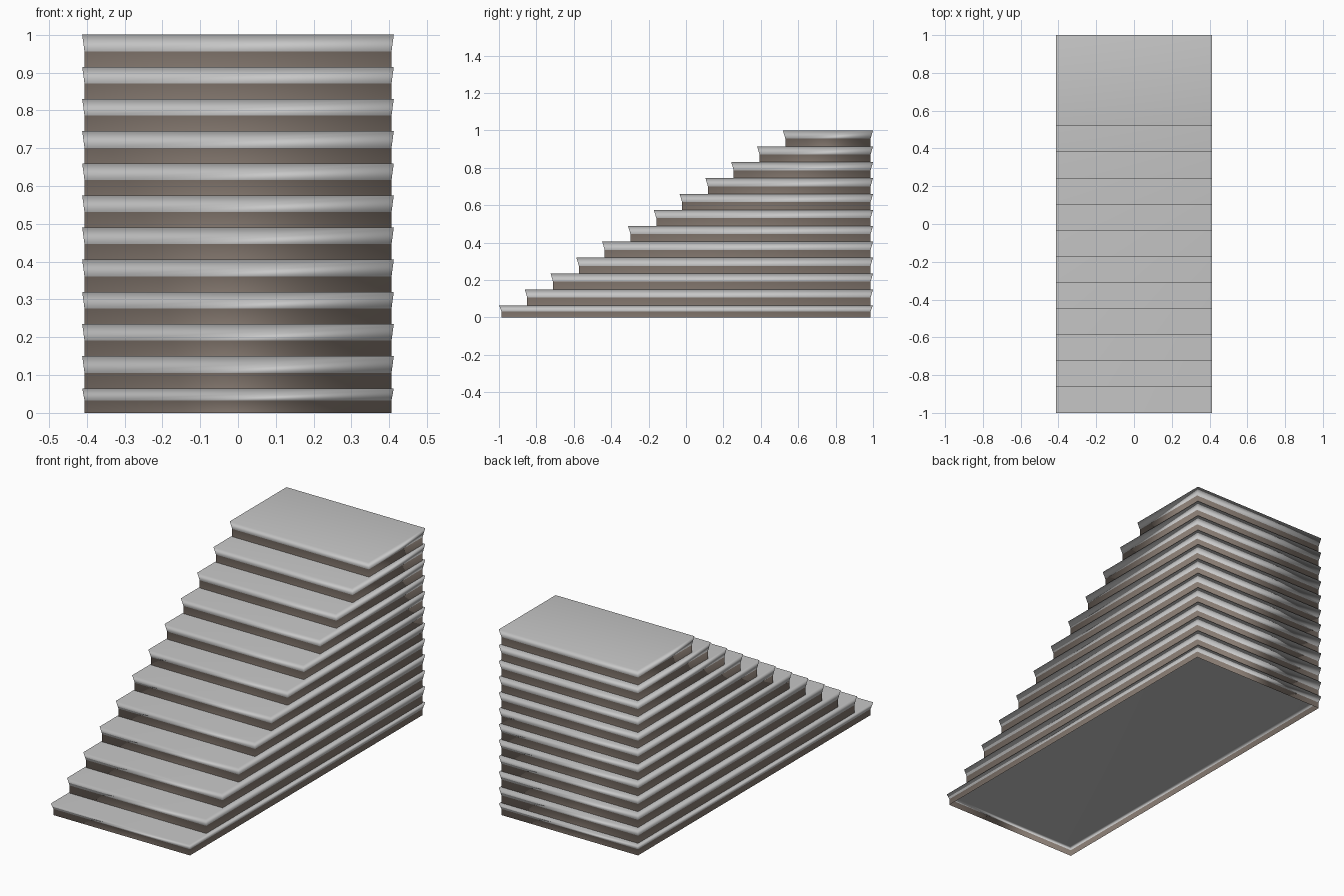
import bpy, bmesh

if "Cube" in bpy.data.objects:
    bpy.data.objects.remove(bpy.data.objects["Cube"])

STEPS = 12
RISE = 0.085          # height from one tread to the next
RUN = 0.138           # depth of each exposed tread
FIRST_TOP = 0.065     # height of the lowest tread
BACK = 1.0
HALF_W = 0.412
FLARE_X, FLARE_Y = 0.006, 0.013


def material(name, rgb):
    m = bpy.data.materials.new(name)
    m.diffuse_color = (*rgb, 1.0)
    m.use_nodes = True
    m.node_tree.nodes["Principled BSDF"].inputs["Base Color"].default_value = m.diffuse_color
    return m


riser_brown = material("riser_brown", (0.24, 0.195, 0.165))
tread_grey = material("tread_grey", (0.57, 0.57, 0.57))


def ring(bm, front, inset, z):
    """Rectangle of vertices, inset 0 = lip edge, 1 = riser wall."""
    x = HALF_W - FLARE_X * inset
    y0, y1 = front + FLARE_Y * inset, BACK - FLARE_Y * inset
    return [bm.verts.new((px, py, z))
            for px, py in ((-x, y0), (x, y0), (x, y1), (-x, y1))]


def wall(bm, low, high, mat):
    for i in range(4):
        j = (i + 1) % 4
        f = bm.faces.new((low[i], low[j], high[j], high[i]))
        f.material_index = mat


def step(index):
    top = FIRST_TOP + RISE * index
    bottom = max(0.0, top - RISE)
    lip = 0.032 if index == 0 else 0.044
    front = -1.0 + RUN * index
    bm = bmesh.new()
    base = ring(bm, front, 1, bottom)
    seam = ring(bm, front, 1, top - lip)
    edge = ring(bm, front, 0, top)
    wall(bm, base, seam, 0)              # brown riser, open underneath
    wall(bm, seam, edge, 1)              # grey flared lip
    bm.faces.new(edge).material_index = 1  # tread surface
    for f in bm.faces:
        f.smooth = True
    name = f"step_{index + 1:02d}"
    mesh = bpy.data.meshes.new(name)
    bm.to_mesh(mesh)
    bm.free()
    mesh.materials.append(riser_brown)
    mesh.materials.append(tread_grey)
    ob = bpy.data.objects.new(name, mesh)
    bpy.context.collection.objects.link(ob)
    # Keeps the large tread flat while the lip shades softly
    mod = ob.modifiers.new("soft_lip", 'WEIGHTED_NORMAL')
    mod.mode = 'FACE_AREA'
    mod.weight = 50


# Stacked layers, each one starting further back
for i in range(STEPS):
    step(i)
